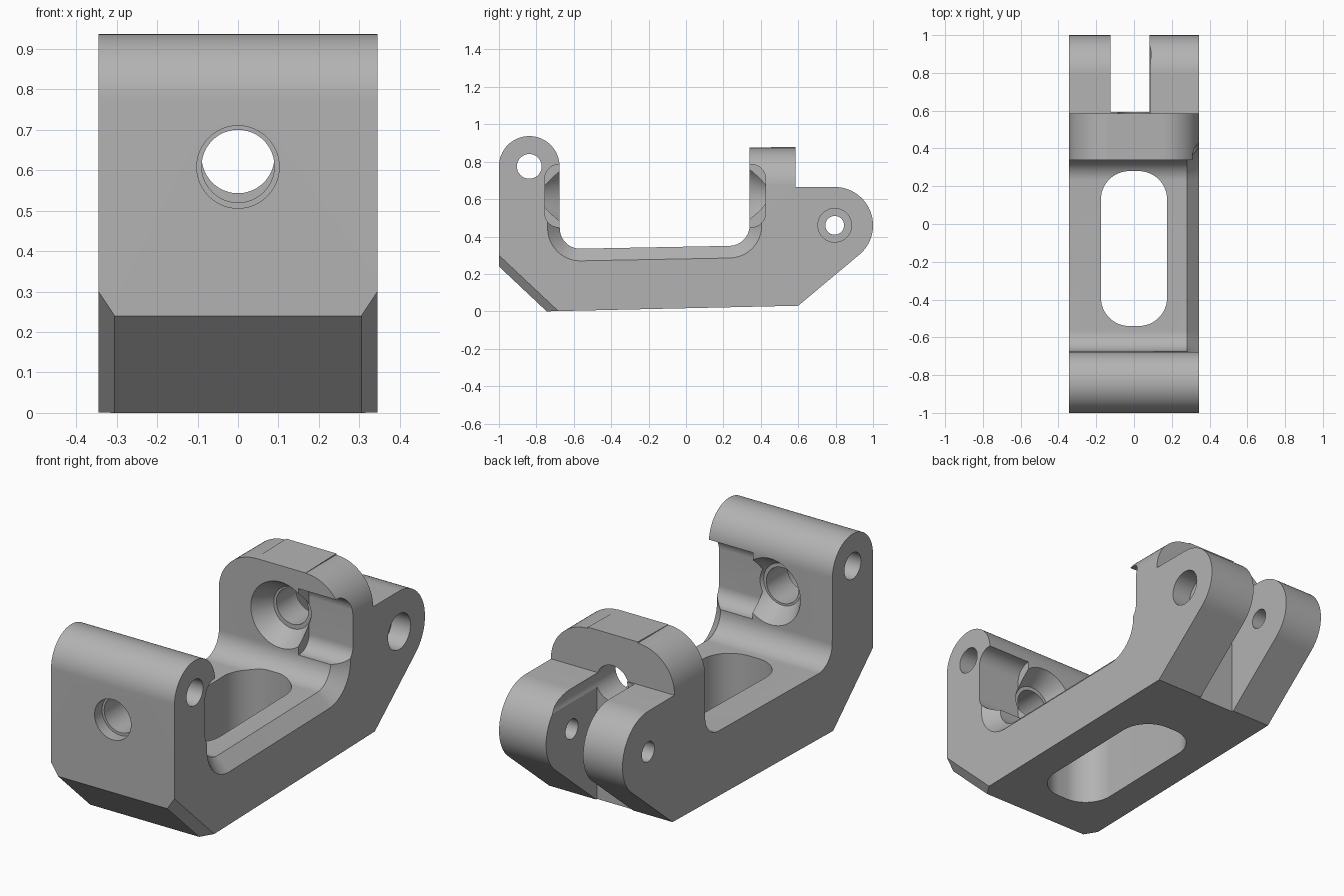
import bpy, bmesh
from math import cos, sin, radians
from mathutils import Vector

if "Cube" in bpy.data.objects:
    bpy.data.objects.remove(bpy.data.objects["Cube"])

HALF = 0.345
PLACE = {
    "x": lambda a, b, d: (d, a, b),
    "y": lambda a, b, d: (a, d, b),
    "z": lambda a, b, d: (a, b, d),
}

grey = bpy.data.materials.new("plain grey")
grey.use_nodes = True
grey.diffuse_color = (0.45, 0.45, 0.45, 1)
grey.node_tree.nodes["Principled BSDF"].inputs["Base Color"].default_value = grey.diffuse_color


def arc(u, v, r, start, end, steps=20):
    angles = [radians(start + (end - start) * i / steps) for i in range(steps + 1)]
    return [(u + r * cos(a), v + r * sin(a)) for a in angles]


def loft(name, axis, first, lo, second, hi):
    """Solid between two matching outlines placed along an axis."""
    bm = bmesh.new()
    ends = [[bm.verts.new(PLACE[axis](a, b, d)) for a, b in pts]
            for pts, d in ((first, lo), (second, hi))]
    n = len(first)
    for ring in ends:
        bm.faces.new(ring)
    for i in range(n):
        j = (i + 1) % n
        bm.faces.new((ends[0][i], ends[0][j], ends[1][j], ends[1][i]))
    bmesh.ops.recalc_face_normals(bm, faces=bm.faces)
    mesh = bpy.data.meshes.new(name)
    bm.to_mesh(mesh)
    bm.free()
    mesh.materials.append(grey)
    obj = bpy.data.objects.new(name, mesh)
    bpy.context.collection.objects.link(obj)
    return obj


def prism(name, axis, pts, lo, hi):
    return loft(name, axis, pts, lo, pts, hi)


def cone(name, axis, u, v, r1, lo, r2, hi):
    ring = [arc(u, v, r, 0, 360, 48)[:-1] for r in (r1, r2)]
    return loft(name, axis, ring[0], lo, ring[1], hi)


def rounded(u0, v0, u1, v1, r):
    return (arc(u0 + r, v0 + r, r, 180, 270) + arc(u1 - r, v0 + r, r, 270, 360)
            + arc(u1 - r, v1 - r, r, 0, 90) + arc(u0 + r, v1 - r, r, 90, 180))


# Side profile extruded across the width
profile = ([(-0.745, 0), (0.60, 0.03)]
           + arc(0.795, 0.46, 0.205, -52, 90, 32)
           + [(0.585, 0.665), (0.585, 0.88), (0.34, 0.875)]
           + arc(0.23, 0.46, 0.11, 0, -90)
           + arc(-0.565, 0.445, 0.11, 270, 180)
           + arc(-0.838, 0.775, 0.162, 0, 180, 40)
           + [(-1, 0.24)])
body = prism("bracket_body", "x", profile, -HALF, HALF)

# Angled facets on both lower front corners
bm = bmesh.new()
bm.from_mesh(body.data)
for side in (-1, 1):
    a = Vector((side * HALF, -1, 0.30))
    b = Vector((side * 0.305, -1, 0.24))
    c = Vector((side * 0.305, -0.745, 0))
    normal = (b - a).cross(c - a)
    if normal.x * side < 0:
        normal.negate()
    cut = bmesh.ops.bisect_plane(bm, geom=bm.verts[:] + bm.edges[:] + bm.faces[:],
                                 plane_co=a, plane_no=normal, clear_outer=True)
    edges = [e for e in cut["geom_cut"] if isinstance(e, bmesh.types.BMEdge)]
    bmesh.ops.contextual_create(bm, geom=edges)
bmesh.ops.recalc_face_normals(bm, faces=bm.faces)
bm.to_mesh(body.data)
bm.free()

cutters = []

# Rounded shoulders of the rear wall
for side in (-1, 1):
    corner = arc(0.14, 0.668, 0.2055, 0, 90) + [(0.14, 0.95), (0.4, 0.95), (0.4, 0.668)]
    cutters.append(prism("shoulder_cut", "y", [(side * a, b) for a, b in corner], 0.2, 0.7))

# Floor window and the gap between the rear lugs
cutters.append(prism("floor_window_cut", "z", rounded(-0.175, -0.54, 0.175, 0.28, 0.15), -0.1, 0.5))
cutters.append(prism("lug_gap_cut", "z", [(-0.125, 0.592), (0.082, 0.592), (0.082, 1.1), (-0.125, 1.1)],
                     -0.1, 0.662 + 0.1))

# Sloped inner edge on the left side
def inner_edge(grow):
    r = 0.11 + grow
    return (arc(-0.565, 0.445, r, 180, 270) + arc(0.23, 0.46, r, -90, 0)
            + [(0.34 + grow, 0.51), (-0.675 - grow, 0.51)])


cutters.append(loft("inner_edge_cut", "x", inner_edge(-0.005), 0.275, inner_edge(0.075), 0.355))

# Side-entry recesses and countersinks in the two facing walls
cutters.append(prism("recess_cut", "x", rounded(-0.755, 0.45, 0.425, 0.785, 0.075), 0.1, 0.4))
cutters.append(cone("front_countersink", "y", 0, 0.615, 0.105, -0.77, 0.17, -0.67))
cutters.append(cone("rear_countersink", "y", 0, 0.625, 0.17, 0.335, 0.105, 0.435))

# Lengthwise bores
cutters.append(cone("front_bore", "y", 0, 0.61, 0.09, -1.1, 0.09, -0.5))
cutters.append(cone("front_counterbore", "y", 0, 0.608, 0.102, -1.1, 0.102, -0.94))
cutters.append(cone("rear_bore", "y", 0, 0.633, 0.09, 0.2, 0.09, 0.96))

# Cross pin holes
cutters.append(cone("front_pin_hole", "x", -0.838, 0.775, 0.066, -0.5, 0.066, 0.5))
cutters.append(cone("rear_pin_hole", "x", 0.795, 0.46, 0.05, -0.5, 0.05, 0.5))
cutters.append(cone("rear_pin_counterbore", "x", 0.795, 0.46, 0.09, 0.24, 0.09, 0.5))

bpy.ops.object.select_all(action="DESELECT")
bpy.context.view_layer.objects.active = body
body.select_set(True)
for cutter in cutters:
    cutter.hide_render = True
    mod = body.modifiers.new(cutter.name, "BOOLEAN")
    mod.operation = "DIFFERENCE"
    mod.solver = "EXACT"
    mod.object = cutter
    bpy.ops.object.modifier_apply(modifier=mod.name)
for cutter in cutters:
    bpy.data.objects.remove(cutter)

bpy.ops.object.shade_smooth_by_angle(angle=radians(25))
